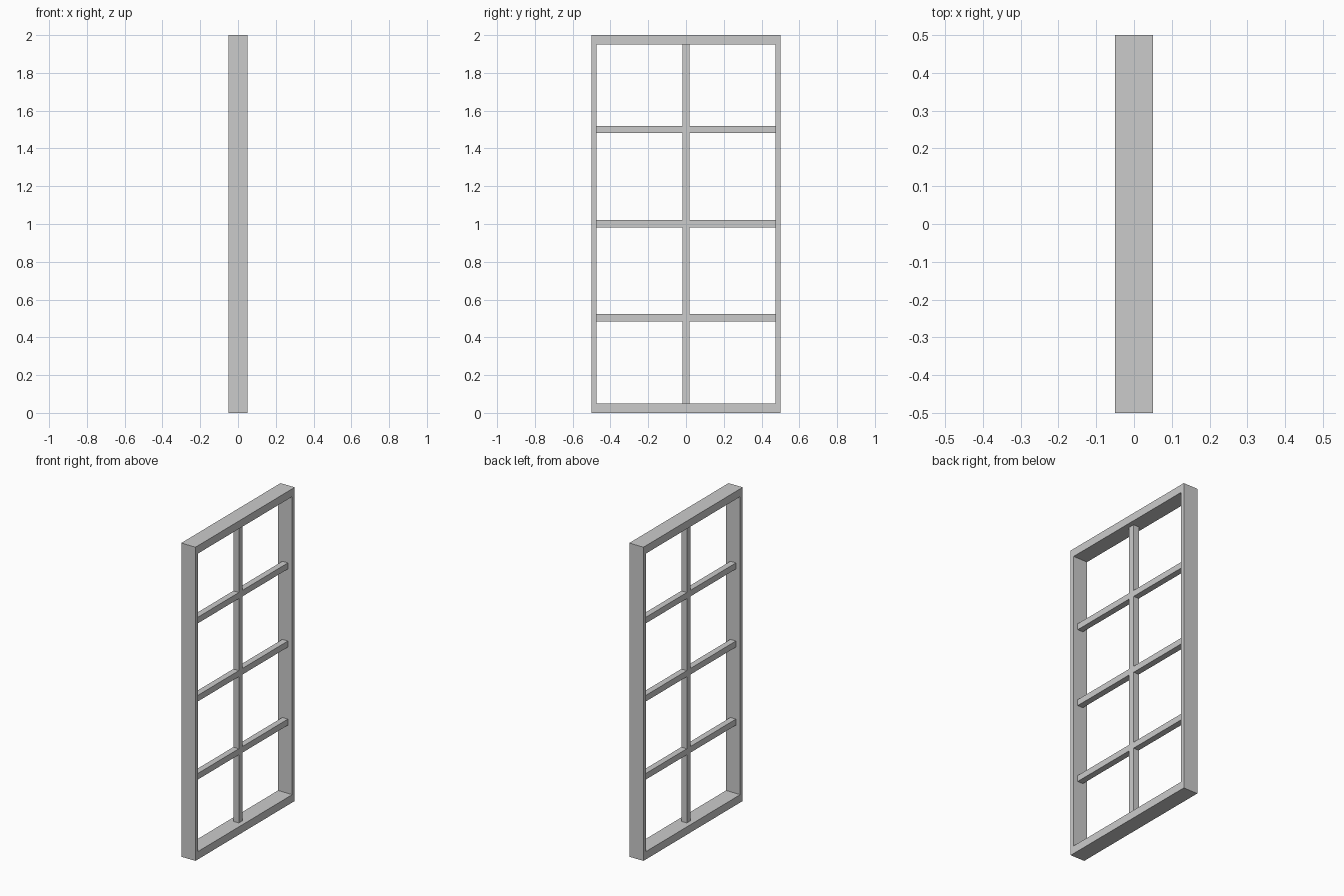
import bpy

if "Cube" in bpy.data.objects:
    bpy.data.objects.remove(bpy.data.objects["Cube"])

W, H, D = 1.0, 2.0, 0.1        # overall width (y), height (z), depth (x)
STILE, RAIL, BAR = 0.025, 0.05, 0.039


def box(name, depth, y0, y1, z0, z1):
    """Box centred on x = 0 spanning the given y and z ranges."""
    bpy.ops.mesh.primitive_cube_add(size=1, location=(0, (y0 + y1) / 2, (z0 + z1) / 2))
    ob = bpy.context.object
    ob.name = name
    for v in ob.data.vertices:
        v.co.x *= depth
        v.co.y *= y1 - y0
        v.co.z *= z1 - z0
    return ob


# Top and bottom rails
box("bottom_rail", D, -W / 2, W / 2, 0, RAIL)
box("top_rail", D, -W / 2, W / 2, H - RAIL, H)

# Side stiles between the rails
box("left_stile", D, -W / 2, -W / 2 + STILE, RAIL, H - RAIL)
box("right_stile", D, W / 2 - STILE, W / 2, RAIL, H - RAIL)

# Central vertical glazing bar
box("vertical_bar", BAR, -BAR / 2, BAR / 2, RAIL, H - RAIL)

# Horizontal glazing bars, one half on each side of the vertical bar
inner = W / 2 - STILE
for i, z in enumerate((0.504, 1.002, 1.5)):
    z0, z1 = z - BAR / 2, z + BAR / 2
    box(f"left_crossbar_{i + 1}", BAR, -inner, -BAR / 2, z0, z1)
    box(f"right_crossbar_{i + 1}", BAR, BAR / 2, inner, z0, z1)
